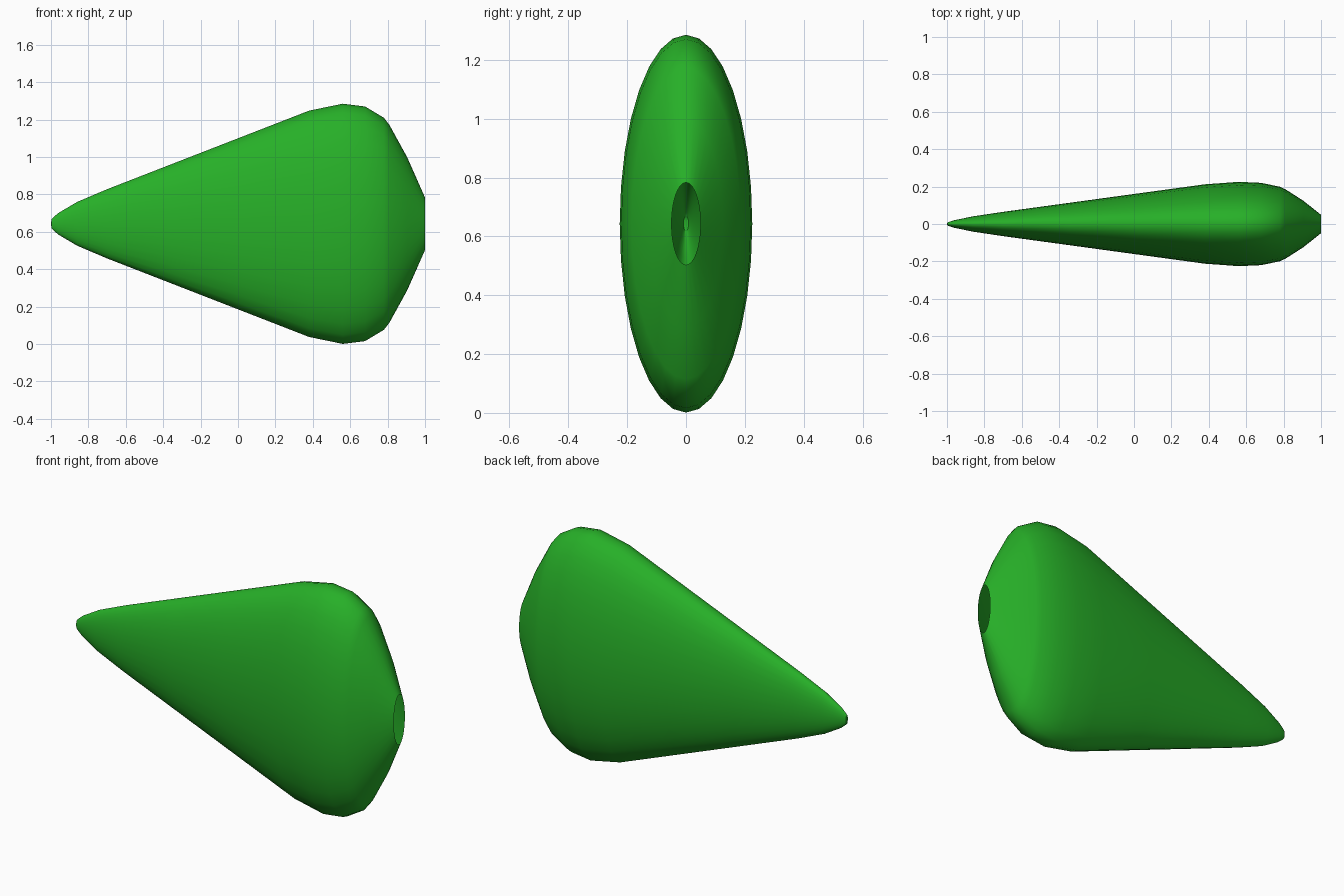
import bpy, bmesh, math

if "Cube" in bpy.data.objects:
    bpy.data.objects.remove(bpy.data.objects["Cube"])

green = bpy.data.materials.new("leaf green")
green.diffuse_color = (0.02, 0.43, 0.021, 1)
green.use_nodes = True
green.node_tree.nodes["Principled BSDF"].inputs["Base Color"].default_value = green.diffuse_color

# Flattened teardrop shell: (x, half height) profile, open at the blunt end
PROFILE = [(-0.997, 0.025), (-0.985, 0.037), (-0.96, 0.058), (-0.86, 0.117),
           (-0.70, 0.185), (-0.34, 0.325), (0.02, 0.465), (0.38, 0.605),
           (0.56, 0.642), (0.68, 0.627), (0.78, 0.567), (0.81, 0.528),
           (0.905, 0.355), (1.0, 0.140)]
SIDES = 32
CENTRE_Z = 0.643
FLATTEN = 0.351

bm = bmesh.new()
rings = []
for x, r in PROFILE:
    ring = []
    for i in range(SIDES):
        a = 2 * math.pi * i / SIDES
        ring.append(bm.verts.new((x, FLATTEN * r * math.sin(a), CENTRE_Z + r * math.cos(a))))
    rings.append(ring)
for lower, upper in zip(rings, rings[1:]):
    for i in range(SIDES):
        j = (i + 1) % SIDES
        bm.faces.new((lower[i], lower[j], upper[j], upper[i]))

# Closed narrow tip
tip = bm.verts.new((-1.0, 0, CENTRE_Z))
for i in range(SIDES):
    bm.faces.new((tip, rings[0][(i + 1) % SIDES], rings[0][i]))

# Outward normals by rule: the sideways part must point away from the axis
bm.normal_update()
sample = max(bm.faces, key=lambda f: f.calc_center_median().z)
if sample.normal.z < 0:
    bmesh.ops.reverse_faces(bm, faces=bm.faces[:])

mesh = bpy.data.meshes.new("teardrop_shell")
bm.to_mesh(mesh)
bm.free()
mesh.materials.append(green)
shell = bpy.data.objects.new("teardrop_shell", mesh)
bpy.context.collection.objects.link(shell)

bpy.context.view_layer.objects.active = shell
shell.select_set(True)
bpy.ops.object.shade_smooth_by_angle(angle=math.radians(40))
